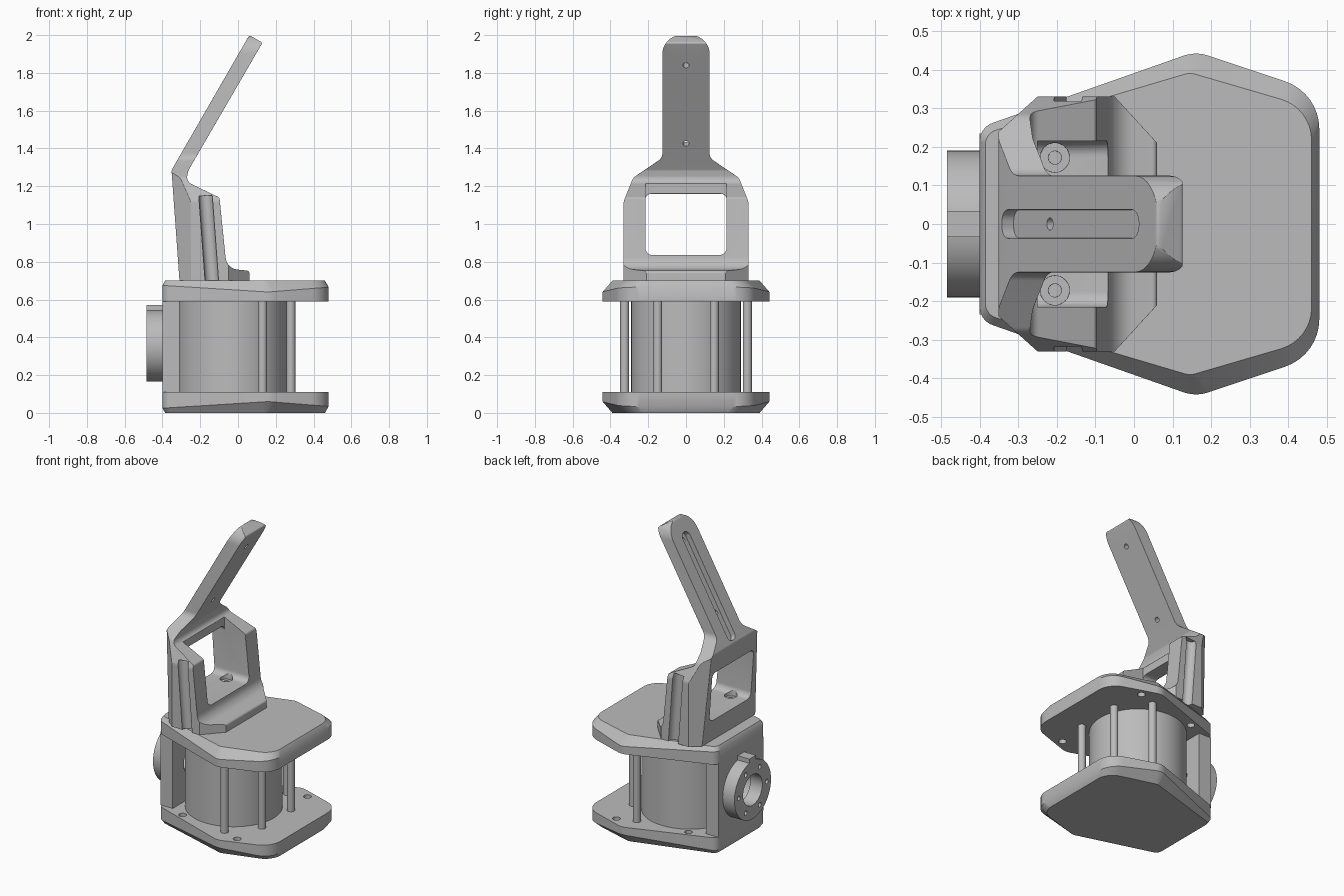
import bpy, bmesh, math
from mathutils import Vector, Matrix

if "Cube" in bpy.data.objects:
    bpy.data.objects.remove(bpy.data.objects["Cube"])

GREY = bpy.data.materials.new("plain_grey")
GREY.diffuse_color = (0.5, 0.5, 0.5, 1)
GREY.use_nodes = True
GREY.node_tree.nodes["Principled BSDF"].inputs["Base Color"].default_value = GREY.diffuse_color


def finish(name, bm):
    bmesh.ops.recalc_face_normals(bm, faces=bm.faces[:])
    me = bpy.data.meshes.new(name)
    bm.to_mesh(me)
    bm.free()
    me.materials.append(GREY)
    ob = bpy.data.objects.new(name, me)
    bpy.context.collection.objects.link(ob)
    return ob


def shade(ob):
    bpy.ops.object.select_all(action='DESELECT')
    ob.select_set(True)
    bpy.context.view_layer.objects.active = ob
    bpy.ops.object.shade_smooth_by_angle(angle=math.radians(32))


def rounded(corners, seg=8):
    """Polygon from (u, v, radius) corners."""
    out, n = [], len(corners)
    for i, (u, v, r) in enumerate(corners):
        p = Vector((u, v))
        if r == 0:
            out.append(p)
            continue
        d1 = (Vector(corners[i - 1][:2]) - p).normalized()
        d2 = (Vector(corners[(i + 1) % n][:2]) - p).normalized()
        h = d1.angle(d2) / 2
        c = p + (d1 + d2).normalized() * r / math.sin(h)
        a, b = p + d1 * r / math.tan(h) - c, p + d2 * r / math.tan(h) - c
        out += [c + a.normalized().slerp(b.normalized(), k / seg) * r for k in range(seg + 1)]
    return out


def loft(name, loops):
    bm = bmesh.new()
    rings = [[bm.verts.new(p) for p in loop] for loop in loops]
    n = len(rings[0])
    for a, b in zip(rings, rings[1:]):
        for i in range(n):
            bm.faces.new((a[i], a[(i + 1) % n], b[(i + 1) % n], b[i]))
    bm.faces.new(rings[0])
    bm.faces.new(rings[-1])
    return finish(name, bm)


def prism(name, pts, axis, lo, hi):
    place = {'x': lambda p, w: (w, p[0], p[1]), 'y': lambda p, w: (p[0], w, p[1]),
             'z': lambda p, w: (p[0], p[1], w)}[axis]
    return loft(name, [[place(p, w) for p in pts] for w in (lo, hi)])


def box(name, x0, x1, y0, y1, z0, z1):
    return prism(name, [(x0, y0), (x1, y0), (x1, y1), (x0, y1)], 'z', z0, z1)


def rod(name, p0, p1, r, seg=32):
    p0, p1 = Vector(p0), Vector(p1)
    d = p1 - p0
    m = Matrix.Translation((p0 + p1) / 2) @ d.to_track_quat('Z', 'Y').to_matrix().to_4x4()
    bm = bmesh.new()
    bmesh.ops.create_cone(bm, cap_ends=True, segments=seg, radius1=r, radius2=r,
                          depth=d.length, matrix=m)
    return finish(name, bm)


def boolean(ob, cutter, op='DIFFERENCE'):
    mod = ob.modifiers.new("bool", 'BOOLEAN')
    mod.object, mod.operation, mod.solver = cutter, op, 'EXACT'
    bpy.context.view_layer.objects.active = ob
    bpy.ops.object.modifier_apply(modifier=mod.name)
    bpy.data.objects.remove(cutter)


def mirror_outline(half):
    return rounded(half + [(x, -y, r) for x, y, r in reversed(half)])


# Top and bottom plates: chamfered outlines with blind holes on the inner side
outer = mirror_outline([(-0.40, 0.25, 0.05), (0.16, 0.447, 0.10), (0.48, 0.34, 0.13)])
inner = mirror_outline([(-0.385, 0.235, 0.04), (0.145, 0.392, 0.05), (0.46, 0.30, 0.11)])


def rim(x):
    return 0.64 + (0.16 - x) * 0.0625 if x < 0.16 else 0.64 + (x - 0.16) * 0.08


for name, f in (("top_plate", lambda z: z), ("bottom_plate", lambda z: 0.70 - z)):
    plate = loft(name, [[(p.x, p.y, f(0.59)) for p in outer],
                        [(p.x, p.y, f(rim(p.x))) for p in outer],
                        [(p.x, p.y, f(0.70)) for p in inner]])
    for x, y in ((0.25, 0.365), (-0.21, 0.275)):
        for s in (1, -1):
            boolean(plate, rod("hole", (x, s * y, f(0.57)), (x, s * y, f(0.625)), 0.024, 20))
    shade(plate)

# Drum between the plates and four standoff rods
shade(rod("drum", (-0.03, 0, 0.105), (-0.03, 0, 0.595), 0.29, 96))
for i, (x, y) in enumerate(((0.13, 0.325), (0.28, 0.15))):
    for side, s in (("left", 1), ("right", -1)):
        shade(rod(f"standoff_{i + 1}_{side}", (x, s * y, 0.10), (x, s * y, 0.60), 0.024))

# Rear mounting slab and ring flange, with a bore and six screw holes
ZC = 0.355
slab = box("mounting_slab", -0.40, -0.31, -0.235, 0.235, 0.109, 0.591)
boolean(slab, rod("bore", (-0.5, 0, ZC), (-0.25, 0, ZC), 0.12, 48))
flange = rod("ring_flange", (-0.485, 0, ZC), (-0.398, 0, ZC), 0.19, 72)
boolean(flange, box("key", -0.485, -0.398, -0.034, 0.034, 0.50, 0.57), 'UNION')
boolean(flange, rod("bore", (-0.6, 0, ZC), (-0.3, 0, ZC), 0.10, 48))
for k in range(6):
    a = math.radians(60 * k)
    y, z = 0.145 * math.cos(a), ZC + 0.145 * math.sin(a)
    boolean(flange, rod("screw", (-0.55, y, z), (-0.43, y, z), 0.015, 16))
shade(slab)
shade(flange)

# Bracket: side profile intersected with the face-on outline
side = rounded([(-0.31, 0.70, 0), (0.06, 0.70, 0), (0.06, 0.752, 0.015), (-0.06, 0.765, 0.07),
                (-0.098, 1.14, 0.015), (-0.275, 1.225, 0.04), (-0.262, 1.285, 0.03),
                (0.13, 1.96, 0.01), (0.06, 2.0, 0.01), (-0.352, 1.285, 0.03)])
bracket = prism("bracket_and_arm", side, 'y', -0.34, 0.34)
half = [(0.33, 0.60, 0), (0.33, 1.12, 0.05), (0.28, 1.245, 0.05),
        (0.125, 1.35, 0.05), (0.125, 2.0, 0.10)]
face = rounded(half + [(-y, z, r) for y, z, r in reversed(half)])
boolean(bracket, prism("outline", face, 'x', -0.6, 0.4), 'INTERSECT')

# Window through the bracket and open bay in front of its back wall
window = rounded([(-0.215, 0.835, 0.04), (0.215, 0.835, 0.04),
                  (0.215, 1.16, 0.03), (-0.215, 1.16, 0.03)])
boolean(bracket, prism("window", window, 'x', -0.6, 0.4))
bay = rounded([(-0.215, 0.835, 0.04), (0.215, 0.835, 0.04), (0.215, 1.275, 0), (-0.215, 1.275, 0)])
boolean(bracket, prism("bay", bay, 'x', -0.25, 0.02))

for s in (1, -1):
    # corner cuts, side grooves and counterbored floor holes
    boolean(bracket, prism("back_corner", [(-0.45, s * 0.15), (-0.2, s * 0.375), (-0.45, s * 0.375)],
                           'z', 0.6, 1.5))
    boolean(bracket, prism("front_corner", [(-0.1, s * 0.385), (0.1, s * 0.166), (0.1, s * 0.385)],
                           'z', 0.6, 1.2))
    boolean(bracket, rod("groove", (-0.135, s * 0.325, 0.65), (-0.172, s * 0.325, 1.15), 0.036))
    boolean(bracket, rod("counterbore", (-0.205, s * 0.172, 0.815), (-0.205, s * 0.172, 0.9), 0.038))
    boolean(bracket, rod("screw", (-0.205, s * 0.172, 0.74), (-0.205, s * 0.172, 0.9), 0.017))

# Slot and two pin holes along the arm
d, n = Vector((0.5, 0, 0.866)), Vector((-0.866, 0, 0.5))
base = Vector((-0.352, 0, 1.285))
slot = rounded([(0.02, -0.037, 0.03), (0.73, -0.037, 0.036), (0.73, 0.037, 0.036), (0.02, 0.037, 0.03)])
boolean(bracket, loft("slot", [[base + d * p.x + Vector((0, p.y, 0)) + n * h for p in slot]
                               for h in (-0.035, 0.06)]))
for t in (0.208, 0.687):
    q = base + d * t
    boolean(bracket, rod("pin", q + n * 0.06, q - n * 0.14, 0.016, 20))

bevel = bracket.modifiers.new("soft_edges", 'BEVEL')
bevel.width, bevel.segments, bevel.limit_method = 0.01, 2, 'ANGLE'
bevel.angle_limit = math.radians(35)
shade(bracket)
